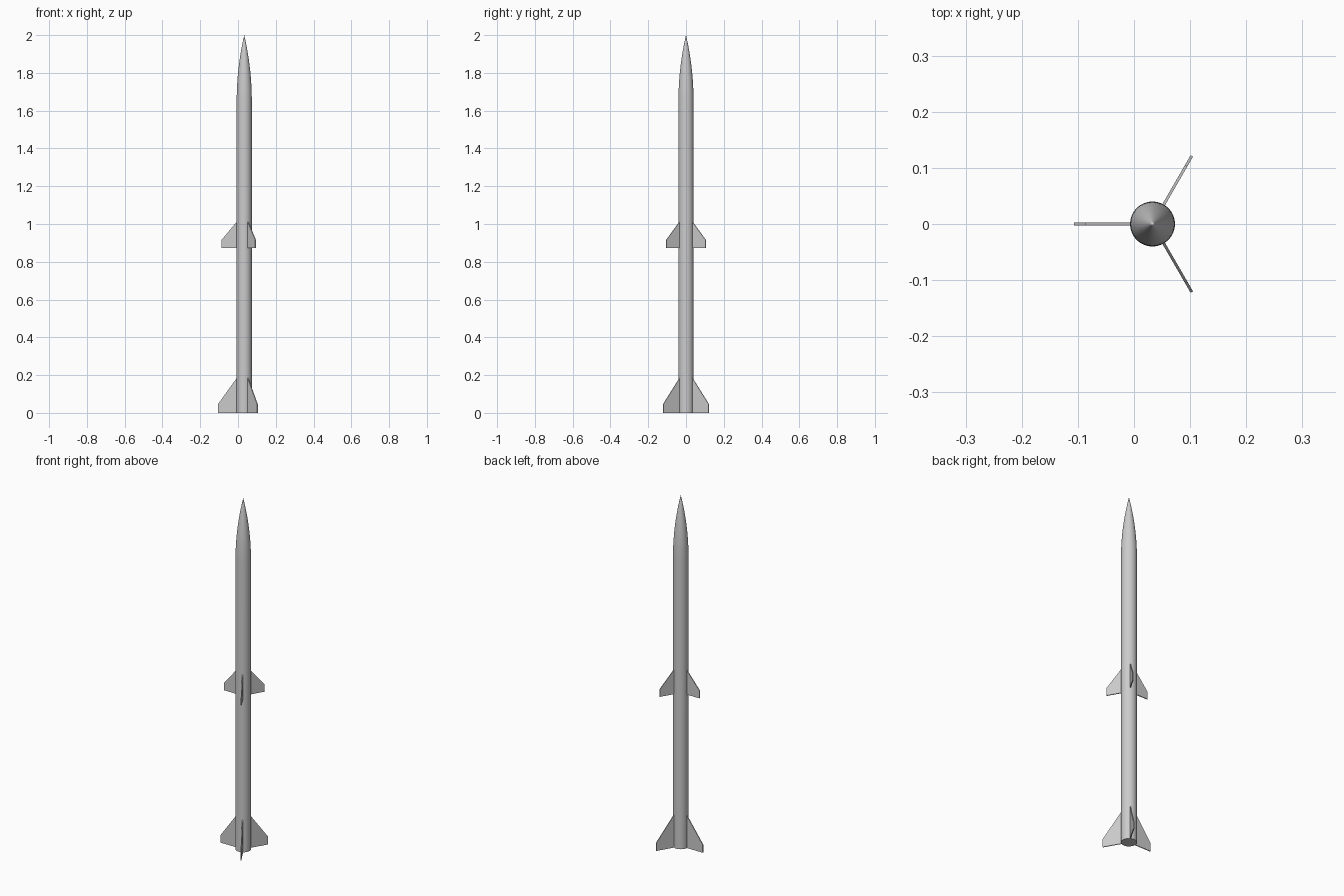
import bpy, bmesh, math
from mathutils import Matrix

if "Cube" in bpy.data.objects:
    bpy.data.objects.remove(bpy.data.objects["Cube"])

CX = 0.033        # body axis offset, since the three fins are asymmetric in x
R = 0.04          # body radius
NOSE = 0.35       # nose length
SIDES = 64


def finish(bm, name):
    bmesh.ops.recalc_face_normals(bm, faces=bm.faces)
    me = bpy.data.meshes.new(name)
    bm.to_mesh(me)
    bm.free()
    ob = bpy.data.objects.new(name, me)
    ob.location.x = CX
    bpy.context.collection.objects.link(ob)
    return ob


def lathe(name, profile):
    bm = bmesh.new()
    verts = [bm.verts.new((r, 0, z)) for r, z in profile]
    edges = [bm.edges.new(p) for p in zip(verts, verts[1:])]
    bmesh.ops.spin(bm, geom=verts + edges, cent=(0, 0, 0), axis=(0, 0, 1),
                   angle=math.tau, steps=SIDES, use_duplicate=False)
    bmesh.ops.remove_doubles(bm, verts=bm.verts, dist=1e-5)
    ob = finish(bm, name)
    bpy.ops.object.select_all(action='DESELECT')
    bpy.context.view_layer.objects.active = ob
    ob.select_set(True)
    bpy.ops.object.shade_smooth_by_angle(angle=math.radians(30))
    return ob


def fin(name, outline, angle, thick=0.005):
    bm = bmesh.new()
    face = bm.faces.new([bm.verts.new((r, -thick / 2, z)) for r, z in outline])
    ext = bmesh.ops.extrude_face_region(bm, geom=[face], use_keep_orig=True)
    moved = [v for v in ext['geom'] if isinstance(v, bmesh.types.BMVert)]
    bmesh.ops.translate(bm, verts=moved, vec=(0, thick, 0))
    bm.transform(Matrix.Rotation(math.radians(angle), 4, 'Z'))
    return finish(bm, name)


# Body tube with closed base and tangent ogive nose
rho = (R * R + NOSE * NOSE) / (2 * R)
profile = [(0, 0), (R, 0)]
N = 20
for i in range(N):
    h = NOSE * i / N
    profile.append((math.sqrt(rho * rho - h * h) + R - rho, 2 - NOSE + h))
profile.append((0, 2))
lathe("rocket_body", profile)

# Two sets of three swept fins
ROOT = R - 0.002
tail = [(ROOT, 0.0), (0.14, 0.0), (0.14, 0.045), (ROOT, 0.187)]
middle = [(ROOT, 0.874), (0.12, 0.874), (0.12, 0.916), (ROOT, 1.014)]
for i, a in enumerate((60, 180, 300)):
    fin(f"tail_fin_{i + 1}", tail, a)
    fin(f"middle_fin_{i + 1}", middle, a)
